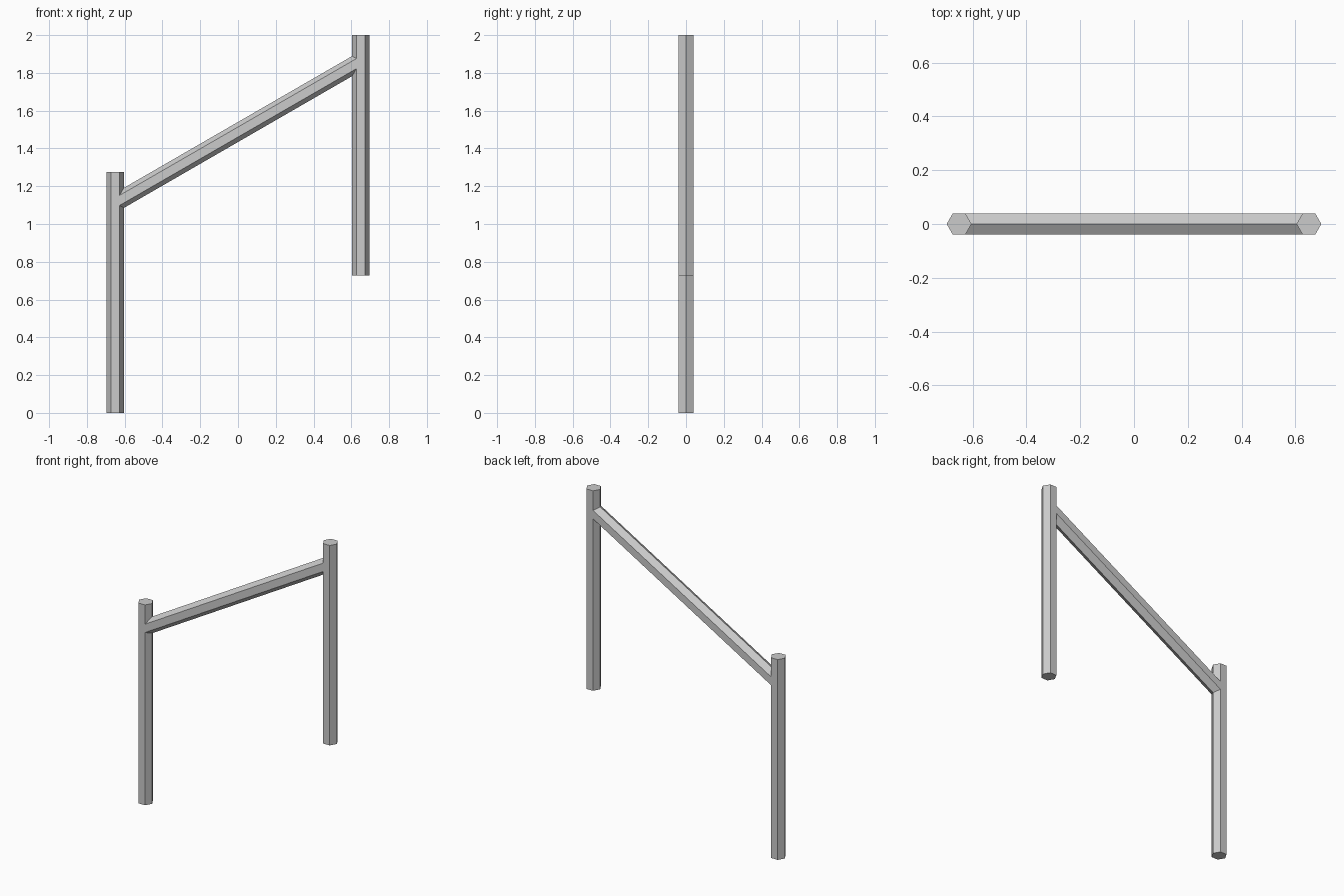
import bpy, bmesh, math
from mathutils import Vector

if "Cube" in bpy.data.objects:
    bpy.data.objects.remove(bpy.data.objects["Cube"])

RADIUS = 0.046
SPAN = 0.65      # post centre distance from the middle
MID_Z = 1.487    # rail height at the middle


def hex_bar(name, start, end):
    """Six-sided bar between two points in the xz plane, flats facing front and back."""
    start, end = Vector(start), Vector(end)
    side = Vector((0, 1, 0))
    across = side.cross((end - start).normalized())
    ring = [RADIUS * (math.cos(i * math.pi / 3) * across + math.sin(i * math.pi / 3) * side)
            for i in range(6)]
    bm = bmesh.new()
    low = [bm.verts.new(start + p) for p in ring]
    high = [bm.verts.new(end + p) for p in ring]
    bm.faces.new(low)
    bm.faces.new(high)
    for i in range(6):
        j = (i + 1) % 6
        bm.faces.new((low[i], low[j], high[j], high[i]))
    bmesh.ops.recalc_face_normals(bm, faces=bm.faces)
    mesh = bpy.data.meshes.new(name)
    bm.to_mesh(mesh)
    bm.free()
    obj = bpy.data.objects.new(name, mesh)
    bpy.context.collection.objects.link(obj)
    return obj


# Upright posts, the right one stepped up
hex_bar("lower_post", (-SPAN, 0, 0), (-SPAN, 0, 1.274))
hex_bar("upper_post", (SPAN, 0, 0.728), (SPAN, 0, 2))

# Sloping handrail at 30 degrees, ends buried in the posts
rise = SPAN * math.tan(math.radians(30))
hex_bar("sloping_rail", (-SPAN, 0, MID_Z - rise), (SPAN, 0, MID_Z + rise))
